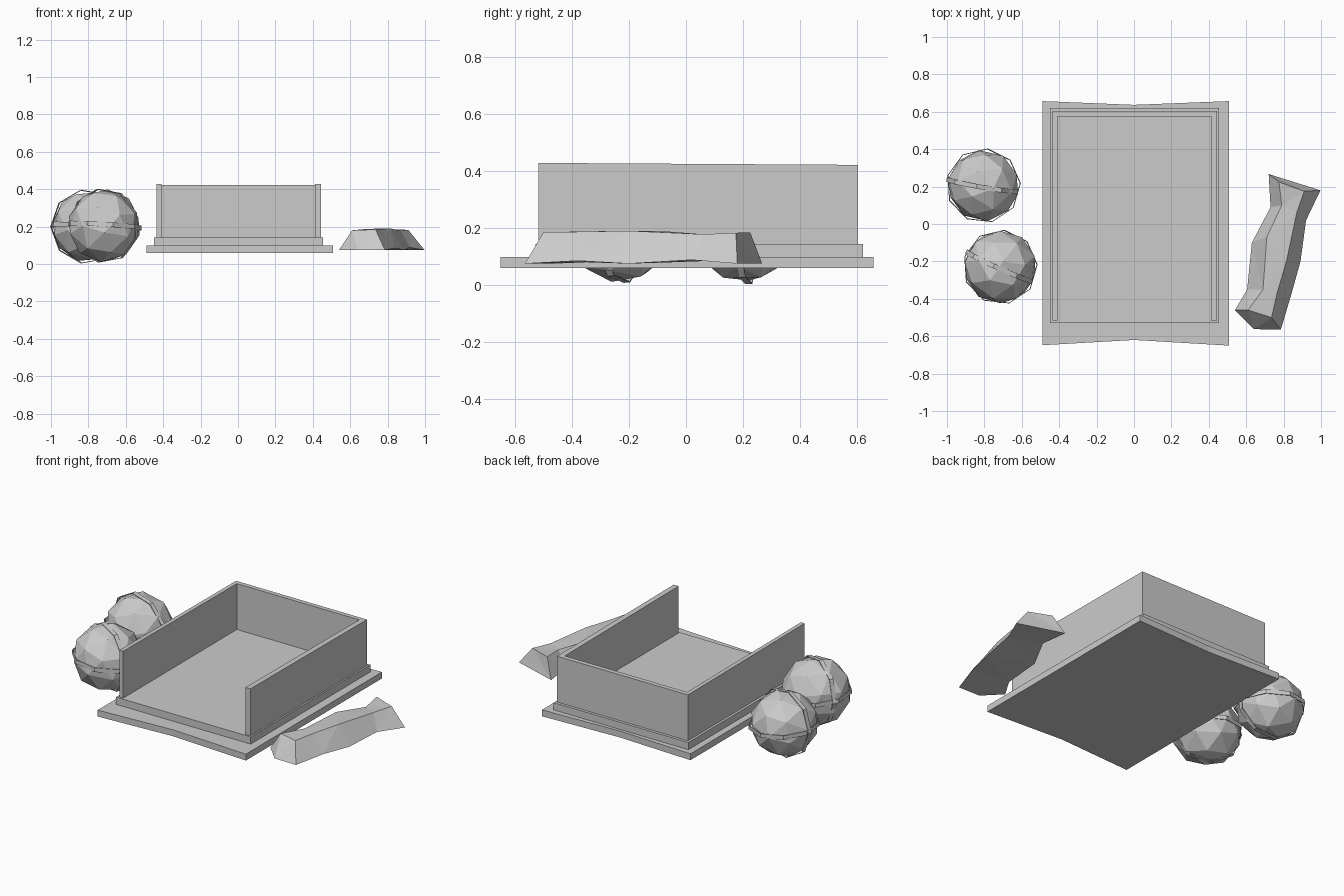
import bpy, bmesh, math
from mathutils import Vector, Matrix

if "Cube" in bpy.data.objects:
    bpy.data.objects.remove(bpy.data.objects["Cube"])

grey = bpy.data.materials.new("stone grey")
grey.diffuse_color = (0.6, 0.6, 0.6, 1)
grey.use_nodes = True
grey.node_tree.nodes["Principled BSDF"].inputs["Base Color"].default_value = grey.diffuse_color


def finish(name, bm):
    bmesh.ops.recalc_face_normals(bm, faces=bm.faces)
    me = bpy.data.meshes.new(name)
    bm.to_mesh(me)
    bm.free()
    me.materials.append(grey)
    ob = bpy.data.objects.new(name, me)
    bpy.context.collection.objects.link(ob)
    return ob


def slab(name, outline, z0, top):
    """Extrude an xy outline from z0 up to top(y)."""
    bm = bmesh.new()
    low = [bm.verts.new((x, y, z0)) for x, y in outline]
    high = [bm.verts.new((x, y, top(y))) for x, y in outline]
    bm.faces.new(low)
    bm.faces.new(high)
    n = len(outline)
    for i in range(n):
        j = (i + 1) % n
        bm.faces.new((low[i], low[j], high[j], high[i]))
    return finish(name, bm)


# Base plinth with slightly hollowed ends, and the step above it
slab("base_slab", [(-0.49, -0.648), (0, -0.62), (0.508, -0.65),
                   (0.508, 0.657), (0, 0.637), (-0.49, 0.657)],
     0.06, lambda y: 0.099)
slab("step_slab", [(-0.45, -0.528), (0.455, -0.528), (0.455, 0.62), (-0.45, 0.62)],
     0.099, lambda y: 0.143)

# Three walls as one U shape, open at the front
slab("walls", [(-0.435, -0.517), (-0.41, -0.517), (-0.41, 0.575), (0.412, 0.575),
               (0.412, -0.517), (0.445, -0.517), (0.445, 0.603), (-0.435, 0.603)],
     0.143, lambda y: 0.425 - 0.006 * y)


def boulder(name, centre, radius, spin):
    """Sixty-sided ball: icosahedron corners plus raised face centres."""
    bm = bmesh.new()
    bmesh.ops.create_icosphere(bm, subdivisions=1, radius=radius)
    peaks = [f.calc_center_median().normalized() * radius for f in bm.faces]
    bmesh.ops.delete(bm, geom=list(bm.faces) + list(bm.edges), context='EDGES_FACES')
    for p in peaks:
        bm.verts.new(p)
    bmesh.ops.convex_hull(bm, input=list(bm.verts))
    bm.transform(Matrix.Translation(centre) @ Matrix.Rotation(spin, 4, Vector((1, 2, 3))))
    return finish(name, bm)


def band(name, centre, radius, normal, width, sides=9):
    """Thin faceted strap around a ball."""
    bm = bmesh.new()
    rings = []
    for r, h in ((radius, -1), (radius, 1), (radius - 0.004, 1), (radius - 0.004, -1)):
        rings.append([bm.verts.new((r * math.cos(math.tau * i / sides),
                                    r * math.sin(math.tau * i / sides),
                                    h * width / 2)) for i in range(sides)])
    for a in range(4):
        p, q = rings[a], rings[(a + 1) % 4]
        for i in range(sides):
            j = (i + 1) % sides
            bm.faces.new((p[i], p[j], q[j], q[i]))
    turn = Vector(normal).to_track_quat('Z', 'Y').to_matrix().to_4x4()
    bm.transform(Matrix.Translation(centre) @ turn)
    return finish(name, bm)


# Two strapped balls on the left
balls = [("rear", (-0.805, 0.205, 0.2), 0.192, 0.5, (0.17, 1, 0.05)),
         ("front", (-0.715, -0.23, 0.205), 0.197, 1.3, (0.45, 1, 0.05))]
for tag, c, r, spin, across in balls:
    boulder(tag + "_ball", c, r, spin)
    band(tag + "_upright_band", c, 0.2, across, 0.025)
    band(tag + "_level_band", c, 0.2, (0.06, 0.04, 1), 0.025)

# Rough-hewn beam on the right: bottom left, top left, top right, bottom right
stations = [
    [(0.54, -0.46, 0.075), (0.61, -0.46, 0.18), (0.735, -0.5, 0.185), (0.785, -0.565, 0.075)],
    [(0.605, -0.35, 0.08), (0.69, -0.35, 0.188), (0.765, -0.37, 0.187), (0.84, -0.38, 0.085)],
    [(0.63, -0.1, 0.078), (0.71, -0.07, 0.188), (0.815, -0.2, 0.19), (0.89, -0.2, 0.075)],
    [(0.73, 0.09, 0.085), (0.79, 0.1, 0.175), (0.87, 0.06, 0.178), (0.92, 0.02, 0.088)],
    [(0.72, 0.267, 0.075), (0.775, 0.225, 0.185), (0.91, 0.175, 0.183), (0.997, 0.18, 0.075)],
]
bm = bmesh.new()
rows = [[bm.verts.new(p) for p in s] for s in stations]
for a, b in zip(rows, rows[1:]):
    for i in range(4):
        j = (i + 1) % 4
        bm.faces.new((a[i], a[j], b[j], b[i]))
bm.faces.new(rows[-1])
# Pointed near end
tip = bm.verts.new((0.64, -0.562, 0.075))
for i in range(4):
    bm.faces.new((rows[0][i], rows[0][(i + 1) % 4], tip))
bmesh.ops.triangulate(bm, faces=bm.faces)
finish("beam", bm)
